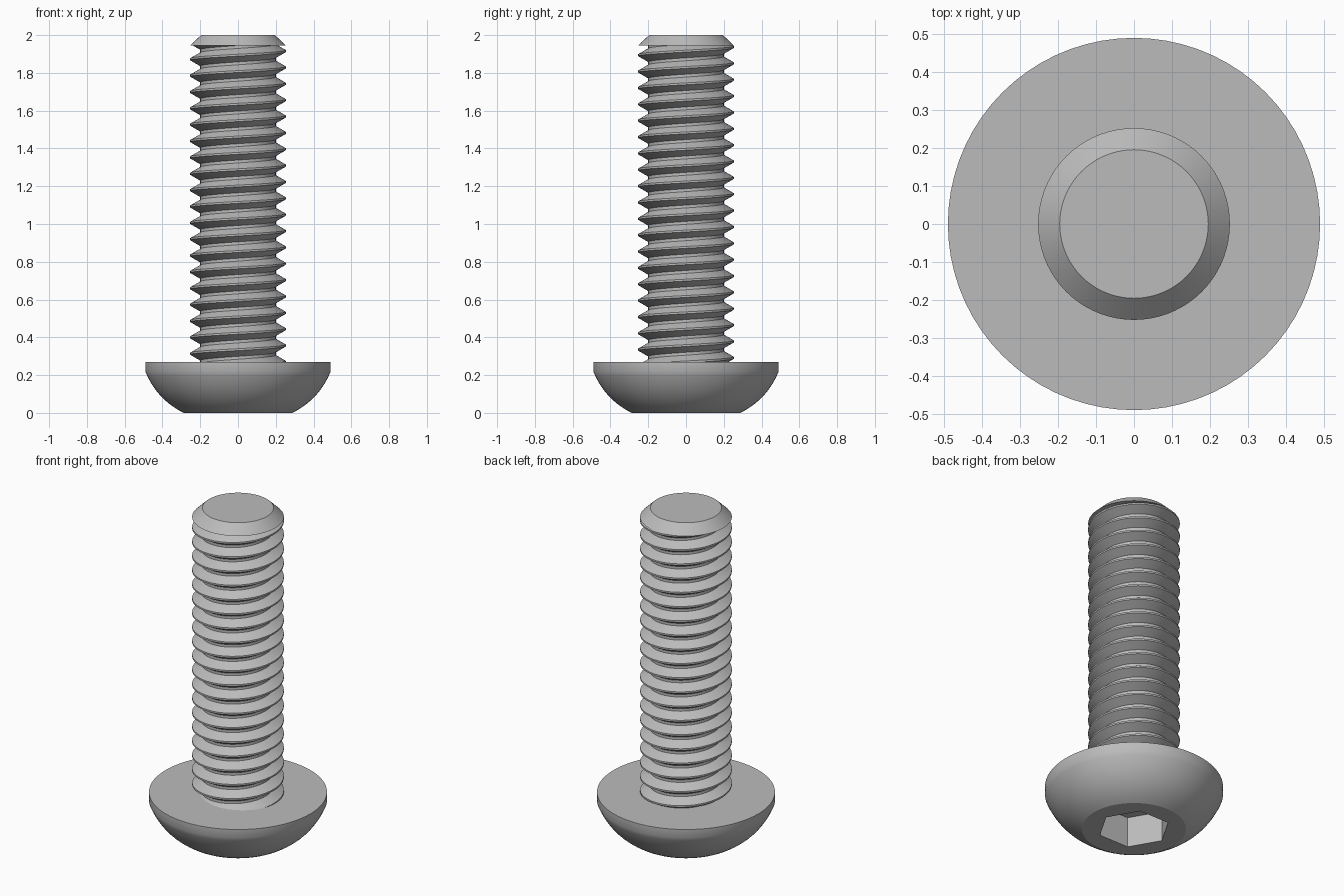
import bpy, bmesh, math

if "Cube" in bpy.data.objects:
    bpy.data.objects.remove(bpy.data.objects["Cube"], do_unlink=True)

STEPS = 72
HEAD_TOP, CAP_BASE, TIP = 0.27, 1.945, 2.0
ROOT, CREST, PITCH = 0.2, 0.253, 0.0866
FIRST_CREST = 0.27

steel = bpy.data.materials.new("grey steel")
steel.use_nodes = True
grey = (0.5, 0.5, 0.5, 1)
steel.diffuse_color = grey
steel.node_tree.nodes["Principled BSDF"].inputs["Base Color"].default_value = grey


def finish(name, bm, angle=25):
    bmesh.ops.recalc_face_normals(bm, faces=bm.faces)
    mesh = bpy.data.meshes.new(name)
    bm.to_mesh(mesh)
    bm.free()
    obj = bpy.data.objects.new(name, mesh)
    bpy.context.collection.objects.link(obj)
    mesh.materials.append(steel)
    bpy.ops.object.select_all(action="DESELECT")
    obj.select_set(True)
    bpy.context.view_layer.objects.active = obj
    bpy.ops.object.shade_smooth_by_angle(angle=math.radians(angle))
    return obj


def ring(bm, radius, z, sides=STEPS):
    turn = math.tau / sides
    return [bm.verts.new((radius * math.cos(i * turn), radius * math.sin(i * turn), z))
            for i in range(sides)]


def bridge(bm, low, high):
    for i in range(len(low)):
        j = (i + 1) % len(low)
        bm.faces.new((low[i], low[j], high[j], high[i]))


def lathe(bm, profile):
    rings = [ring(bm, r, z) for r, z in profile]
    for low, high in zip(rings, rings[1:]):
        bridge(bm, low, high)
    return rings


# Button head: domed profile with a short straight rim
dome = []
for i in range(13):
    t = i / 12
    a, b, c = (1 - t) ** 2, 2 * t * (1 - t), t * t
    dome.append((0.287 * a + 0.43 * b + 0.491 * c, 0.07 * b + 0.22 * c))
bm = bmesh.new()
rings = lathe(bm, dome + [(0.491, HEAD_TOP)])
bm.faces.new(rings[-1])

# Hex socket sunk into the flat of the head
mouth = ring(bm, 0.2, 0, 6)
floor = ring(bm, 0.2, 0.185, 6)
bridge(bm, mouth, floor)
bm.faces.new(floor)
span = STEPS // 6
for k in range(6):
    arc = [rings[0][(k * span + i) % STEPS] for i in range(span + 1)]
    bm.faces.new(arc + [mouth[(k + 1) % 6], mouth[k]])
finish("button_head", bm)

# Helical thread: one pitch of the profile swept up the shank
flank = (CREST - ROOT) * math.tan(math.radians(30))
flat = 0.005
section = [(ROOT, -PITCH / 2), (ROOT, -flat - flank), (CREST, -flat),
           (CREST, flat), (ROOT, flat + flank), (ROOT, PITCH / 2)]
turns = math.ceil((CAP_BASE - HEAD_TOP) / PITCH) + 4
bm = bmesh.new()
previous = None
for i in range(turns * STEPS + 1):
    angle = math.tau * i / STEPS
    rise = FIRST_CREST + PITCH * (i / STEPS - 2)
    row = [bm.verts.new((r * math.cos(angle), r * math.sin(angle), rise + z))
           for r, z in section]
    if previous:
        for k in range(len(row) - 1):
            bm.faces.new((previous[k], row[k], row[k + 1], previous[k + 1]))
    previous = row
bmesh.ops.remove_doubles(bm, verts=bm.verts, dist=0.0001)
for z, up in ((HEAD_TOP, -1), (CAP_BASE, 1)):
    bmesh.ops.bisect_plane(bm, geom=bm.verts[:] + bm.edges[:] + bm.faces[:],
                           plane_co=(0, 0, z), plane_no=(0, 0, up), clear_outer=True)
finish("thread", bm)

# Chamfered tip
bm = bmesh.new()
rings = lathe(bm, [(CREST, CAP_BASE), (0.196, TIP)])
bm.faces.new(rings[0])
bm.faces.new(rings[-1])
finish("chamfered_tip", bm)
